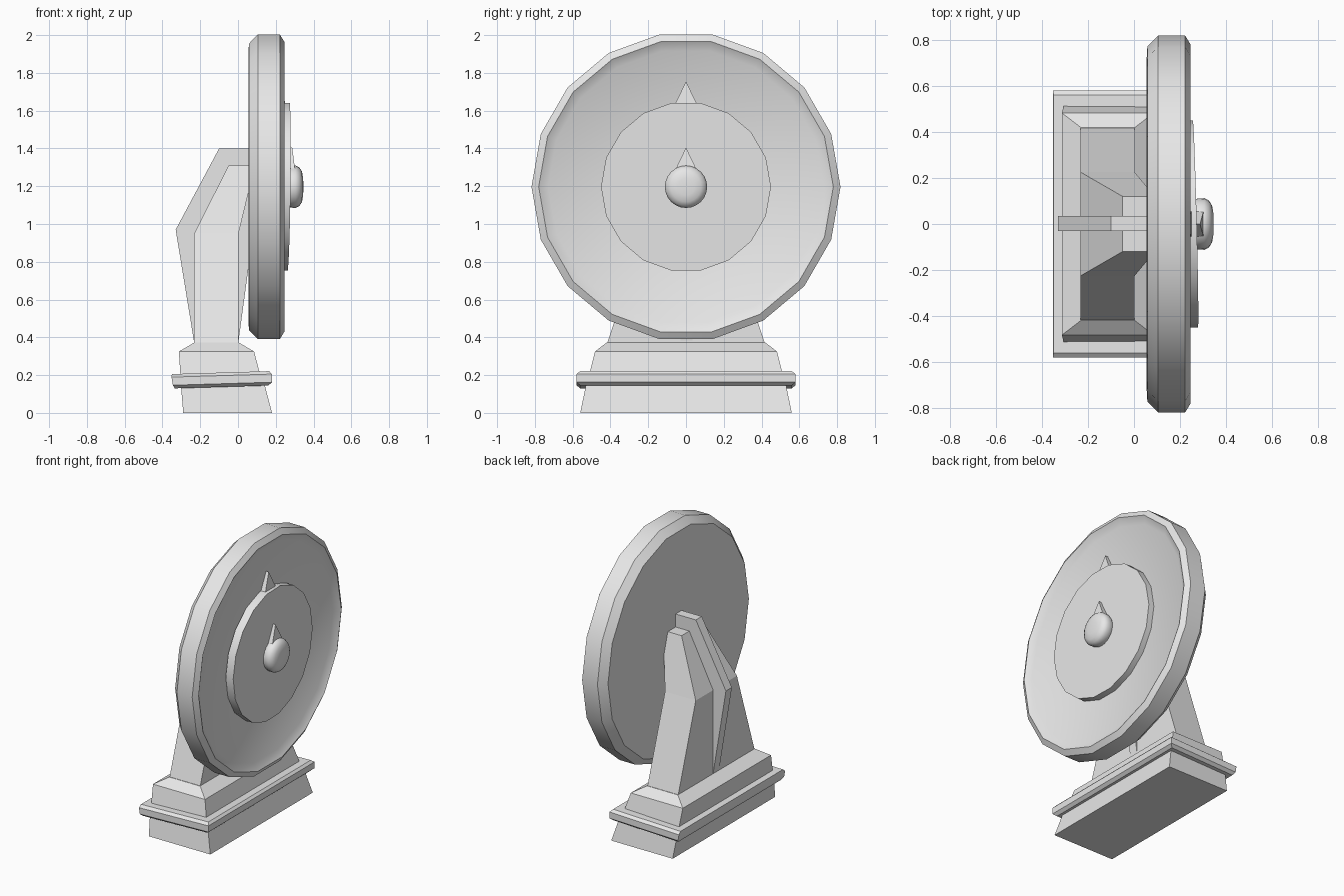
import bpy, bmesh
from math import cos, sin, pi, radians

cube = bpy.data.objects.get("Cube")
if cube:
    bpy.data.objects.remove(cube)

grey = bpy.data.materials.new("plain_grey")
grey.diffuse_color = (0.8, 0.8, 0.8, 1)
grey.use_nodes = True
grey.node_tree.nodes["Principled BSDF"].inputs["Base Color"].default_value = (0.8, 0.8, 0.8, 1)

HUB = 1.197  # height of the wheel axis


def finish(name, bm, smooth=None):
    bmesh.ops.recalc_face_normals(bm, faces=bm.faces)
    mesh = bpy.data.meshes.new(name)
    bm.to_mesh(mesh)
    bm.free()
    mesh.materials.append(grey)
    obj = bpy.data.objects.new(name, mesh)
    bpy.context.collection.objects.link(obj)
    if smooth:
        bpy.ops.object.select_all(action='DESELECT')
        obj.select_set(True)
        bpy.context.view_layer.objects.active = obj
        bpy.ops.object.shade_smooth_by_angle(angle=radians(smooth))
    return obj


def skin(rings):
    """Bridge closed rings of points and cap both ends."""
    bm = bmesh.new()
    rows = [[bm.verts.new(p) for p in ring] for ring in rings]
    for a, b in zip(rows, rows[1:]):
        n = len(a)
        for i in range(n):
            j = (i + 1) % n
            bm.faces.new((a[i], a[j], b[j], b[i]))
    bm.faces.new(rows[0])
    bm.faces.new(rows[-1])
    return bm


def tower(name, sections, tilt=0):
    """Loft rectangles given as (z, x min, x max, half depth)."""
    rings = [[(x, y, z + tilt * x) for x, y in ((a, -d), (b, -d), (b, d), (a, d))]
             for z, a, b, d in sections]
    return finish(name, skin(rings))


def turned(name, profile, sides, smooth, lean_y=0, lean_z=0):
    """Turn (x, radius) pairs around the wheel axis, optionally leaning."""
    rings = []
    for x, r in profile:
        ring = []
        for i in range(sides):
            y, z = r * cos(2 * pi * i / sides), r * sin(2 * pi * i / sides)
            ring.append((x + lean_y * y + lean_z * z, y, HUB + z))
        rings.append(ring)
    return finish(name, skin(rings), smooth)


def pointer(name, z_base, z_tip, x_back, x_base, x_tip):
    w = 0.06
    back = [(x_back, -w, z_base), (x_back, w, z_base), (x_back, 0, z_tip)]
    front = [(x_base, -w, z_base), (x_base, w, z_base), (x_tip, 0, z_tip)]
    return finish(name, skin([back, front]))


# Stepped pedestal
tower("base_plinth", [(0, -0.29, 0.18, 0.56), (0.145, -0.302, 0.142, 0.53)])
tower("base_lip", [(0.14, -0.335, 0.16, 0.56), (0.157, -0.345, 0.18, 0.58),
                   (0.2, -0.352, 0.18, 0.58), (0.216, -0.35, 0.165, 0.56)], tilt=0.03)
tower("base_block", [(0.2, -0.305, 0.118, 0.513), (0.325, -0.313, 0.085, 0.482),
                     (0.372, -0.232, 0.005, 0.42)])

# Tapering support with a central fin
tower("support_upright", [(0.36, -0.232, 0.003, 0.42), (0.95, -0.232, 0.003, 0.225),
                          (1.31, -0.05, 0.09, 0.12)])
outline = [(-0.23, 0.36), (-0.33, 0.97), (-0.1, 1.4), (0.08, 1.4), (0.08, 0.95), (0.0, 0.36)]
finish("support_fin", skin([[(x, y, z) for x, z in outline] for y in (-0.03, 0.035)]))

# Wheel with a raised rim and sunken face
turned("wheel", [(0.055, 0.72), (0.058, 0.77), (0.105, 0.818), (0.222, 0.818),
                 (0.245, 0.78), (0.215, 0.73)], 18, 32)

# Slightly leaning dial, centre knob and the two pointers
turned("dial", [(0.21, 0.45), (0.267, 0.45)], 18, 30, lean_y=-0.025, lean_z=0.012)
turned("knob", [(0.25, 0.1), (0.275, 0.11), (0.305, 0.112), (0.325, 0.102),
                (0.339, 0.08), (0.345, 0.045), (0.346, 0.01)], 24, 50)
pointer("dial_pointer", 1.63, 1.755, 0.21, 0.25, 0.235)
pointer("knob_pointer", 1.28, 1.405, 0.25, 0.303, 0.287)
